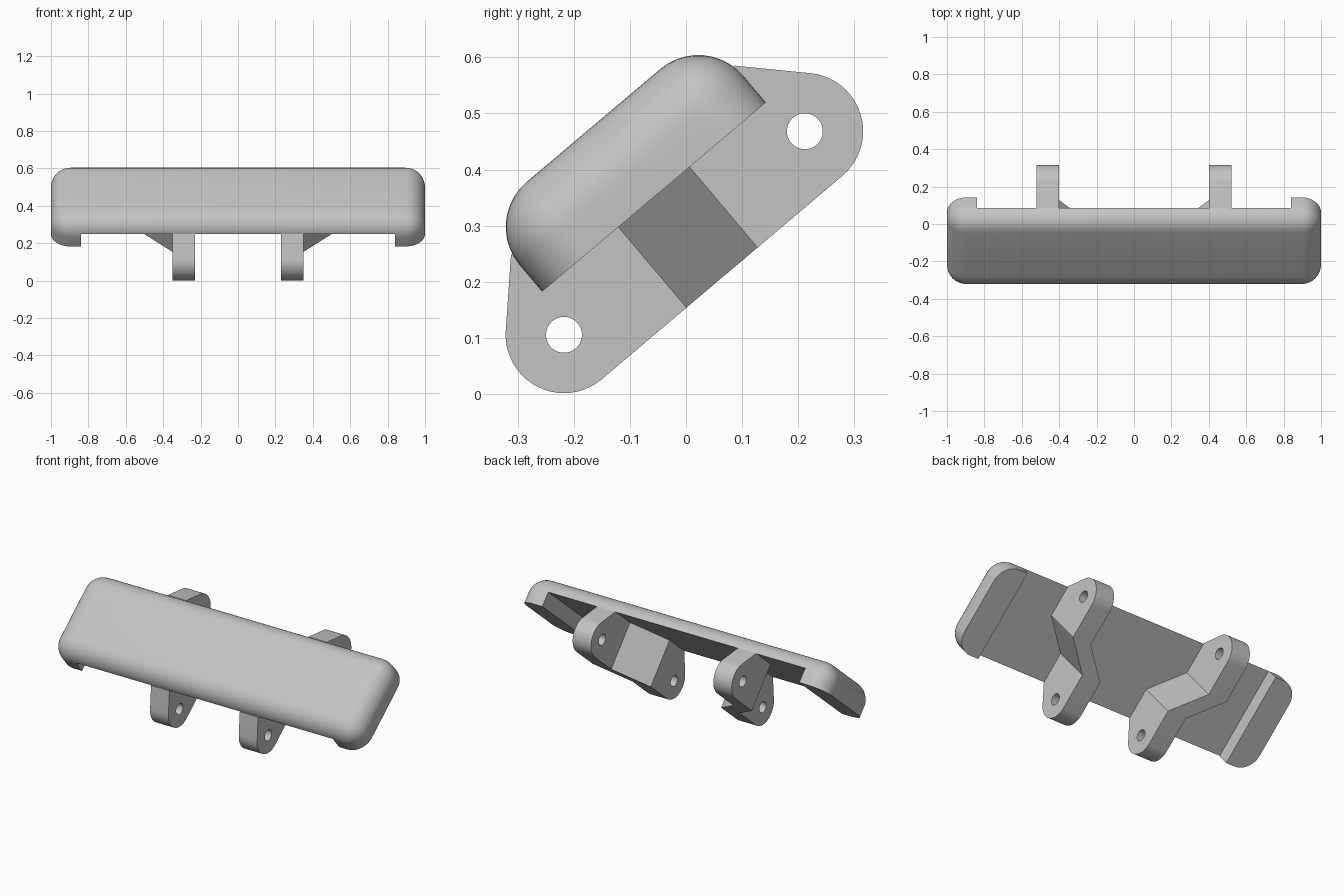
import bpy, bmesh, math
from mathutils import Matrix, Vector

TILT = math.radians(40.2)
MID = 0.183            # centre of the pad along the slope
UNDER, TOP, RIM = 0.39, 0.472, 0.305
HALF = 0.261           # half width of the pad

cube = bpy.data.objects.get("Cube")
if cube:
    bpy.data.objects.remove(cube, do_unlink=True)

grey = bpy.data.materials.new("light grey")
grey.use_nodes = True
colour = (0.55, 0.55, 0.55, 1)
grey.diffuse_color = colour
grey.node_tree.nodes["Principled BSDF"].inputs["Base Color"].default_value = colour


def make(name, bm):
    bmesh.ops.recalc_face_normals(bm, faces=bm.faces)
    mesh = bpy.data.meshes.new(name)
    bm.to_mesh(mesh)
    bm.free()
    mesh.materials.append(grey)
    obj = bpy.data.objects.new(name, mesh)
    bpy.context.collection.objects.link(obj)
    return obj


def box(lo, hi):
    bm = bmesh.new()
    lo, hi = Vector(lo), Vector(hi)
    bmesh.ops.create_cube(bm, size=1, matrix=Matrix.Translation((lo + hi) / 2)
                          @ Matrix.Diagonal((*(hi - lo), 1)))
    return bm


def select_only(obj):
    bpy.ops.object.select_all(action="DESELECT")
    obj.select_set(True)
    bpy.context.view_layer.objects.active = obj


def cut(obj, cutter):
    mod = obj.modifiers.new("cut", "BOOLEAN")
    mod.operation, mod.solver, mod.object = "DIFFERENCE", "EXACT", cutter
    cutter.hide_render = True
    select_only(obj)
    bpy.ops.object.modifier_apply(modifier=mod.name)
    bpy.data.objects.remove(cutter, do_unlink=True)


def finish(obj):
    select_only(obj)
    bpy.ops.object.shade_smooth_by_angle(angle=math.radians(30))
    obj.rotation_euler.x = TILT


# Pad: block with rounded top and corners, hollowed below between the ends
bm = box((-1, MID - HALF, RIM), (1, MID + HALF, TOP))
edges = [e for e in bm.edges if max(v.co.z for v in e.verts) > TOP - 0.01]
bmesh.ops.bevel(bm, geom=edges, offset=0.105, segments=10, profile=0.5,
                affect="EDGES", clamp_overlap=False)
pad = make("pad", bm)
cut(pad, make("pad_cutter", box((-0.84, MID - 1, 0), (0.84, MID + 1, UNDER))))
finish(pad)

# Brackets: two pierced lugs joined by a slanted web
R, LUG_T, LUG_S = 0.104, 0.221, 0.281
WEB = 0.083            # half length of the slanted web
THICK = 0.12
BOTTOM = LUG_T - R


def lug_outline(side):
    """Half of the bracket outline, from web bottom round the lug to web top."""
    corner = Vector((HALF, UNDER + 0.001))
    to_corner = corner - Vector((LUG_S, LUG_T))
    end = math.atan2(to_corner.y, to_corner.x) - math.acos(R / to_corner.length)
    start, n = -math.pi / 2, 20
    pts = [Vector((WEB, BOTTOM))]
    for i in range(n + 1):
        a = start + (end - start) * i / n
        pts.append(Vector((LUG_S + R * math.cos(a), LUG_T + R * math.sin(a))))
    pts += [corner, Vector((WEB, corner.y))]
    return [(MID + side * p.x, p.y) for p in pts]


def bracket(name, mirror):
    bm = bmesh.new()
    lower = [bm.verts.new((0.23, s, t)) for s, t in lug_outline(-1)]
    upper = [bm.verts.new((0.40, s, t)) for s, t in lug_outline(1)]
    faces = [bm.faces.new(lower), bm.faces.new(upper[::-1]),
             bm.faces.new((lower[-1], upper[-1], upper[0], lower[0]))]
    ext = bmesh.ops.extrude_face_region(bm, geom=faces, use_keep_orig=True)
    moved = [g for g in ext["geom"] if isinstance(g, bmesh.types.BMVert)]
    bmesh.ops.translate(bm, verts=moved, vec=(THICK, 0, 0))
    for v in bm.verts:
        v.co.x *= mirror
    obj = make(name, bm)
    for side in (-1, 1):
        hole = bmesh.new()
        bmesh.ops.create_cone(
            hole, cap_ends=True, segments=32, radius1=0.032, radius2=0.032, depth=2,
            matrix=Matrix.Translation((0, MID + side * LUG_S, LUG_T))
            @ Matrix.Rotation(math.pi / 2, 4, "Y"))
        cut(obj, make("hole_cutter", hole))
    finish(obj)


bracket("left_bracket", 1)
bracket("right_bracket", -1)
